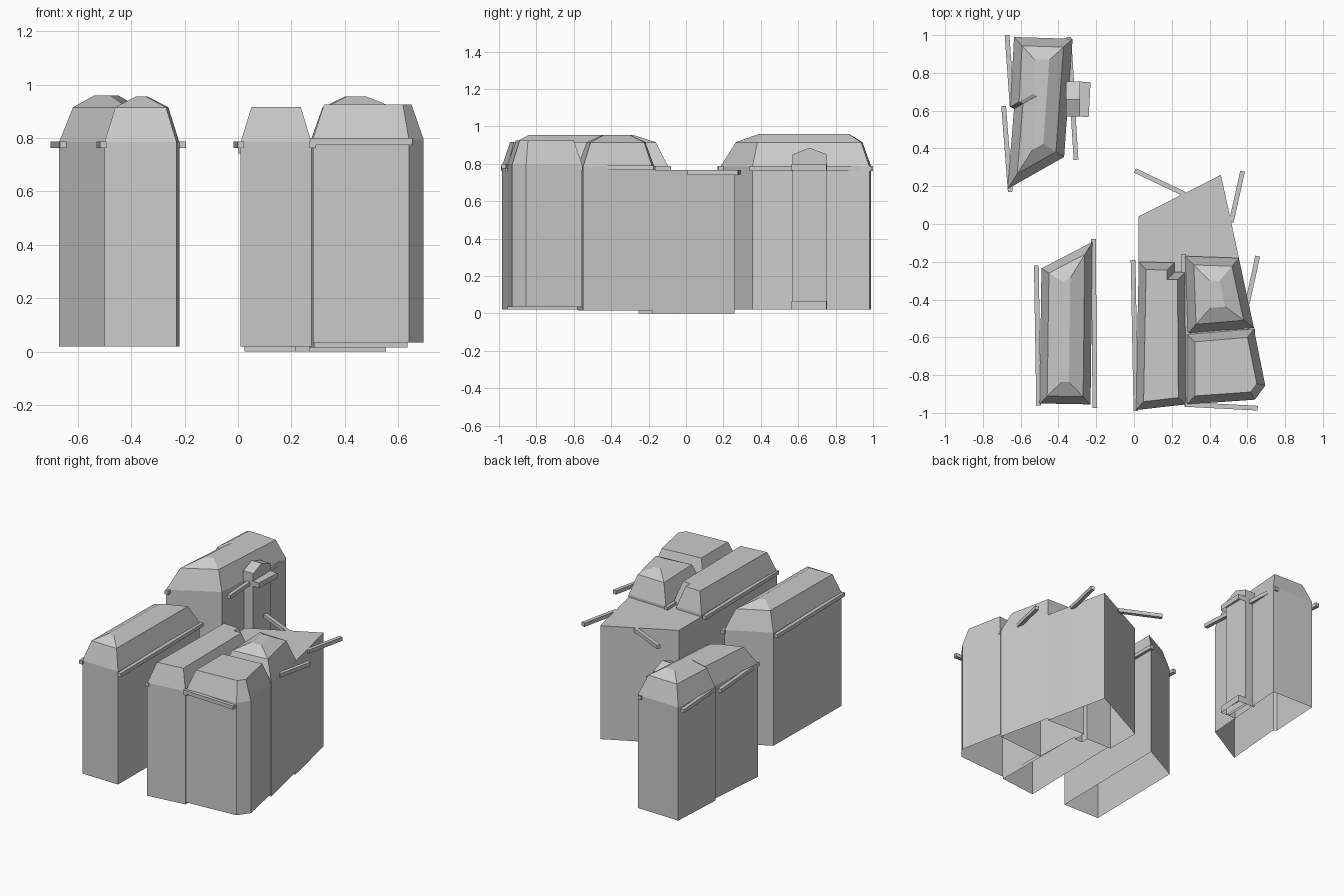
import bpy, bmesh
from mathutils import Vector

old = bpy.data.objects.get("Cube")
if old:
    bpy.data.objects.remove(old, do_unlink=True)

grey = bpy.data.materials.new("plain_grey")
grey.use_nodes = True
grey.diffuse_color = (0.6, 0.6, 0.6, 1)
grey.node_tree.nodes["Principled BSDF"].inputs["Base Color"].default_value = (0.6, 0.6, 0.6, 1)


def inset(outline, d):
    """Move every edge of a counter-clockwise outline inward by d."""
    pts = [Vector(p) for p in outline]
    out = []
    for i, p in enumerate(pts):
        a = (p - pts[i - 1]).normalized()
        b = (pts[(i + 1) % len(pts)] - p).normalized()
        na, nb = Vector((-a.y, a.x)), Vector((-b.y, b.x))
        out.append(p + (na + nb) * d / (1 + na.dot(nb)))
    return out


def finish(name, bm):
    mesh = bpy.data.meshes.new(name)
    bm.to_mesh(mesh)
    bm.free()
    mesh.materials.append(grey)
    bpy.context.collection.objects.link(bpy.data.objects.new(name, mesh))


def house(name, outline, tiers):
    """Stack inset rings of (height, inset); open below, closed on top."""
    bm = bmesh.new()
    rings = [[bm.verts.new((p.x, p.y, z)) for p in inset(outline, d)] for z, d in tiers]
    n = len(outline)
    for lo, hi in zip(rings, rings[1:]):
        for i in range(n):
            j = (i + 1) % n
            bm.faces.new((lo[i], lo[j], hi[j], hi[i]))
    bm.faces.new(rings[-1])
    finish(name, bm)


def beam(name, start, end, z, size=0.025):
    """Square bar between two plan points."""
    a, b = Vector(start), Vector(end)
    d = (b - a).normalized() * size / 2
    s = Vector((-d.y, d.x))
    bm = bmesh.new()
    base = bm.faces.new([bm.verts.new((p.x, p.y, z - size / 2))
                         for p in (a - s, a + s, b + s, b - s)])
    geo = bmesh.ops.extrude_face_region(bm, geom=[base])["geom"]
    bmesh.ops.translate(bm, vec=(0, 0, size),
                        verts=[g for g in geo if isinstance(g, bmesh.types.BMVert)])
    bmesh.ops.recalc_face_normals(bm, faces=bm.faces)
    finish(name, bm)


# Houses with mansard roofs
house("rear_house",
      [(-.67, .185), (-.37, .355), (-.325, .98), (-.635, .99), (-.655, .62), (-.635, .61)],
      [(.02, 0), (.785, 0), (.915, .045), (.96, .115)])
house("side_house", [(-.5, -.95), (-.23, -.955), (-.22, -.095), (-.49, -.235)],
      [(.02, 0), (.785, 0), (.915, .04), (.955, .115)])
house("centre_house", [(.285, -.58), (.635, -.55), (.555, -.18), (.27, -.17)],
      [(.015, 0), (.785, 0), (.915, .045), (.955, .125)])

# Houses with a flat roof top
house("long_house",
      [(.01, -.985), (.275, -.955), (.27, -.255), (.215, -.255), (.215, -.205), (.025, -.2)],
      [(.02, 0), (.785, 0), (.917, .04)])
house("corner_house",
      [(.28, -.955), (.64, -.93), (.695, -.855), (.635, -.555), (.28, -.585)],
      [(.035, 0), (.795, 0), (.925, .042)])
house("flat_house",
      [(.025, -.2), (.215, -.205), (.215, -.255), (.27, -.255), (.27, -.17),
       (.555, -.18), (.52, -.015), (.46, .26), (.025, .04)],
      [(0, 0), (.768, 0)])

# Eaves bars
for name, a, b, z in [
    ("rear_house_eave_1", (-.672, 1), (-.645, .62), .775),
    ("rear_house_eave_2", (-.69, .625), (-.655, .17), .775),
    ("rear_house_eave_3", (-.323, .6), (-.307, .34), .775),
    ("rear_house_eave_4", (-.345, .99), (-.33, .75), .775),
    ("side_house_eave_1", (-.517, -.22), (-.505, -.96), .775),
    ("side_house_eave_2", (-.215, -.08), (-.207, -.975), .775),
    ("long_house_eave_1", (-.005, -.19), (.01, -.99), .775),
    ("long_house_eave_2", (.262, -.16), (.28, -.965), .775),
    ("corner_house_eave_1", (.27, -.955), (.655, -.975), .787),
    ("corner_house_eave_2", (.28, -.585), (.64, -.565), .78),
    ("centre_house_eave", (.655, -.17), (.6, -.42), .778),
    ("flat_house_eave_1", (.005, .283), (.265, .16), .755),
    ("flat_house_eave_2", (.575, .28), (.515, .01), .753),
]:
    beam(name, a, b, z)

# Gabled bay with a ledge at its head and foot
bm = bmesh.new()
profile = [(.57, .02), (.755, .02), (.755, .85), (.66, .885), (.57, .85)]
inner, outer = [[bm.verts.new((x, y, z)) for y, z in profile] for x in (-.36, -.285)]
bm.faces.new(outer)
for i in range(1, 5):
    j = (i + 1) % 5
    bm.faces.new((inner[i], inner[j], outer[j], outer[i]))
finish("bay_shaft", bm)
ledge = [(-.3, .57), (-.24, .565), (-.23, .75), (-.3, .755)]
house("bay_top_ledge", ledge, [(.765, 0), (.8, 0)])
house("bay_foot_ledge", ledge, [(.02, 0), (.065, 0)])
